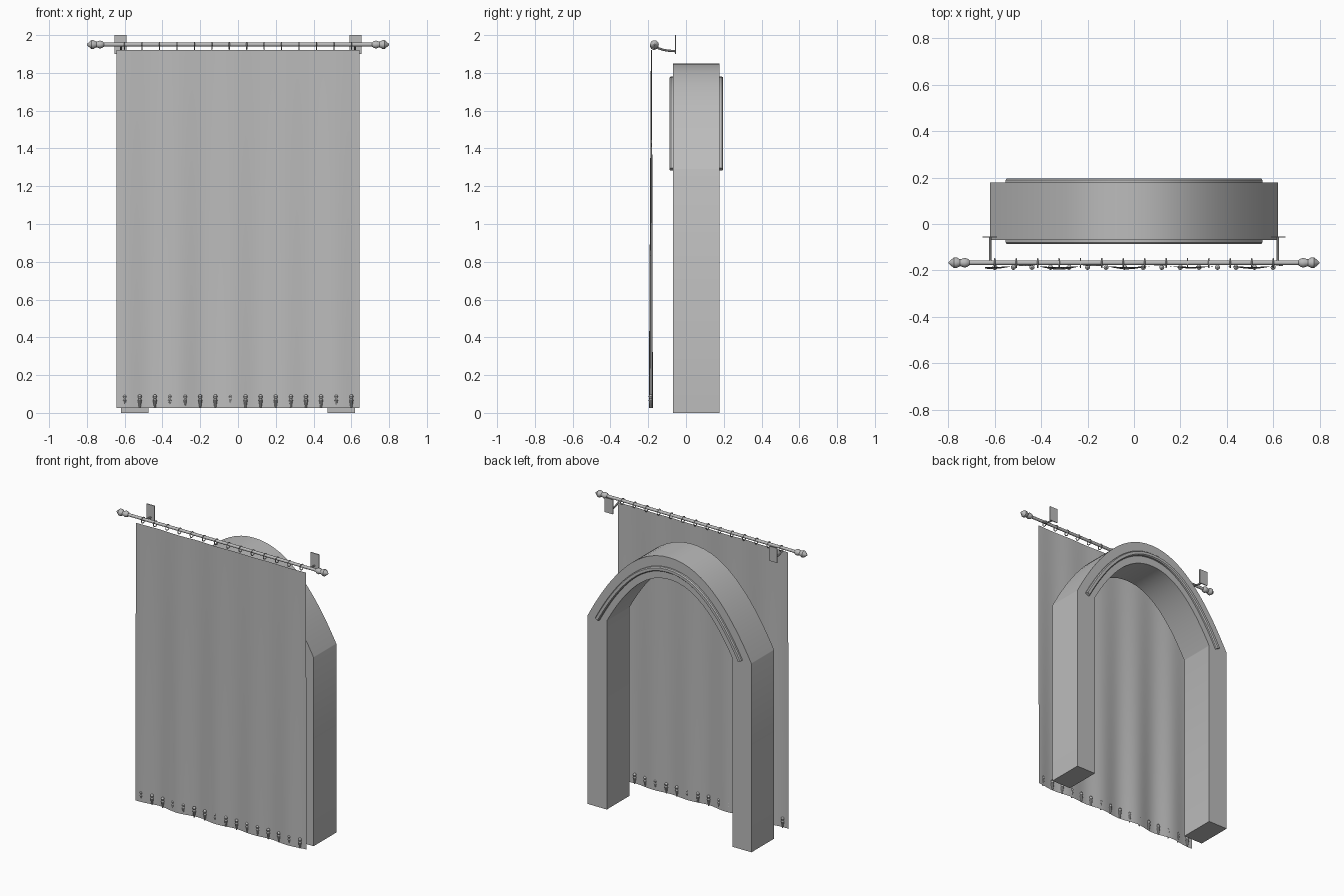
import bpy, bmesh, math
from mathutils import Vector

if "Cube" in bpy.data.objects:
    bpy.data.objects.remove(bpy.data.objects["Cube"])

grey = bpy.data.materials.new("plain_grey")
grey.diffuse_color = (0.5, 0.5, 0.5, 1)
grey.use_nodes = True
grey.node_tree.nodes["Principled BSDF"].inputs["Base Color"].default_value = grey.diffuse_color


def finish(name, bm, smooth=True):
    bmesh.ops.recalc_face_normals(bm, faces=bm.faces)
    me = bpy.data.meshes.new(name)
    bm.to_mesh(me)
    bm.free()
    me.materials.append(grey)
    ob = bpy.data.objects.new(name, me)
    bpy.context.collection.objects.link(ob)
    if smooth:
        bpy.ops.object.select_all(action='DESELECT')
        ob.select_set(True)
        bpy.context.view_layer.objects.active = ob
        bpy.ops.object.shade_smooth_by_angle(angle=math.radians(35))
    return ob


def loft(bm, rings, closed=True):
    """Skin a list of equal-length point rings and cap both ends."""
    vs = [[bm.verts.new(p) for p in r] for r in rings]
    n = len(vs[0])
    for a, b in zip(vs, vs[1:]):
        for i in range(n):
            bm.faces.new((a[i], a[(i + 1) % n], b[(i + 1) % n], b[i]))
    if closed:
        bm.faces.new(vs[0])
        bm.faces.new(vs[-1])


def lathe(bm, origin, axis, profile, sides=12):
    """Revolve (distance, radius) pairs around an axis."""
    axis = Vector(axis)
    u = axis.orthogonal().normalized()
    v = axis.cross(u)
    loft(bm, [[Vector(origin) + axis * d + r * (u * math.cos(a) + v * math.sin(a))
               for a in (2 * math.pi * k / sides for k in range(sides))]
              for d, r in profile])


SPRING = 1.29


def arch_curve(half, top, steps=40):
    pts = []
    for i in range(steps + 1):
        t = math.sin(math.pi / 2 * (2 * i / steps - 1))
        pts.append((half * t, SPRING + (top - SPRING) * (1 - abs(t) ** 2.1)))
    return pts


# Arched doorway surround
outer = [(-0.62, 0)] + arch_curve(0.62, 1.85) + [(0.62, 0)]
inner = [(-0.475, 0)] + arch_curve(0.475, 1.70) + [(0.475, 0)]
bm = bmesh.new()
loft(bm, [[(o[0], -0.068, o[1]), (o[0], 0.178, o[1]), (i[0], 0.178, i[1]), (i[0], -0.068, i[1])]
          for o, i in zip(outer, inner)])
finish("door_arch", bm)

# Raised moulding on both arch faces
path = [Vector((x, 0, z)) for x, z in arch_curve(0.54, 1.766)]
section = [(-0.015, 0), (-0.015, 0.012), (-0.009, 0.019), (0.009, 0.019), (0.015, 0.012), (0.015, 0)]
for name, y, s in (("front_moulding", -0.068, -1), ("back_moulding", 0.178, 1)):
    rings = []
    for k, p in enumerate(path):
        t = (path[min(k + 1, len(path) - 1)] - path[max(k - 1, 0)]).normalized()
        nrm = Vector((-t.z, 0, t.x))
        rings.append([p + nrm * w + Vector((0, y + s * d, 0)) for w, d in section])
    bm = bmesh.new()
    loft(bm, rings)
    finish(name, bm)

# Curtain sheet: gentle folds that deepen towards the hem
bm = bmesh.new()
NX, NZ = 96, 16
grid = []
for j in range(NZ + 1):
    f = j / NZ
    row = []
    for i in range(NX + 1):
        x = -0.643 + 1.285 * i / NX
        fold = 0.75 * math.cos(2 * math.pi * (x + 0.04) / 0.28) + 0.25 * math.sin(17 * x + 1)
        row.append(bm.verts.new((x, -0.183 - (0.003 + 0.008 * (1 - f)) * fold - 0.003 * (1 - f),
                                 0.025 + 1.895 * f)))
    grid.append(row)
for a, b in zip(grid, grid[1:]):
    for i in range(NX):
        bm.faces.new((a[i], a[i + 1], b[i + 1], b[i]))
finish("curtain", bm)

# Hem tassels
bm = bmesh.new()
for k in range(16):
    lathe(bm, (-0.6 + 0.08 * k, -0.187, 0.025), (0, 0, 1),
          [(0, 0.004), (0.02, 0.007), (0.042, 0.011), (0.05, 0.006), (0.054, 0.009),
           (0.062, 0.011), (0.069, 0.008), (0.073, 0.002)], 10)
finish("hem_tassels", bm)

# Curtain rod
ROD_Y, ROD_Z = -0.167, 1.95
bm = bmesh.new()
lathe(bm, (0, ROD_Y, ROD_Z), (1, 0, 0), [(-0.72, 0.01), (0.72, 0.01)], 16)
finish("curtain_rod", bm)

for side, s in (("left", -1), ("right", 1)):
    # Finial
    bm = bmesh.new()
    lathe(bm, (s * 0.71, ROD_Y, ROD_Z), (s, 0, 0),
          [(0, 0.011), (0.008, 0.018), (0.022, 0.021), (0.034, 0.016), (0.04, 0.015),
           (0.055, 0.023), (0.066, 0.023), (0.08, 0.012), (0.09, 0.003)], 16)
    finish(side + "_finial", bm)
    # Wall plate
    bm = bmesh.new()
    bmesh.ops.create_cube(bm, size=1)
    for v in bm.verts:
        v.co = (s * 0.622 + v.co.x * 0.062, -0.056 + v.co.y * 0.006, 1.95 + v.co.z * 0.1)
    finish(side + "_wall_plate", bm, False)
    # Curved bracket arm
    arm = [(-0.056, 1.915), (-0.09, 1.917), (-0.12, 1.922), (-0.145, 1.93), (-0.16, 1.943)]
    bm = bmesh.new()
    loft(bm, [[(s * 0.62 + 0.006 * math.cos(a), y + 0.15 * 0.006 * math.sin(a), z + 0.006 * math.sin(a))
               for a in (math.pi * k / 4 for k in range(8))] for y, z in arm])
    finish(side + "_bracket_arm", bm)

# Hanging rings around the rod
bm = bmesh.new()
for k in range(14):
    x = -0.6 + 1.2 * k / 13
    rings = []
    for m in range(17):
        a = 2 * math.pi * m / 16
        rings.append([(x + 0.003 * math.cos(b),
                       ROD_Y - 0.002 + (0.019 + 0.003 * math.sin(b)) * math.cos(a),
                       1.943 + (0.019 + 0.003 * math.sin(b)) * math.sin(a))
                      for b in (math.pi * q / 3 for q in range(6))])
    loft(bm, rings, False)
bmesh.ops.remove_doubles(bm, verts=bm.verts, dist=0.0001)
finish("curtain_rings", bm)
